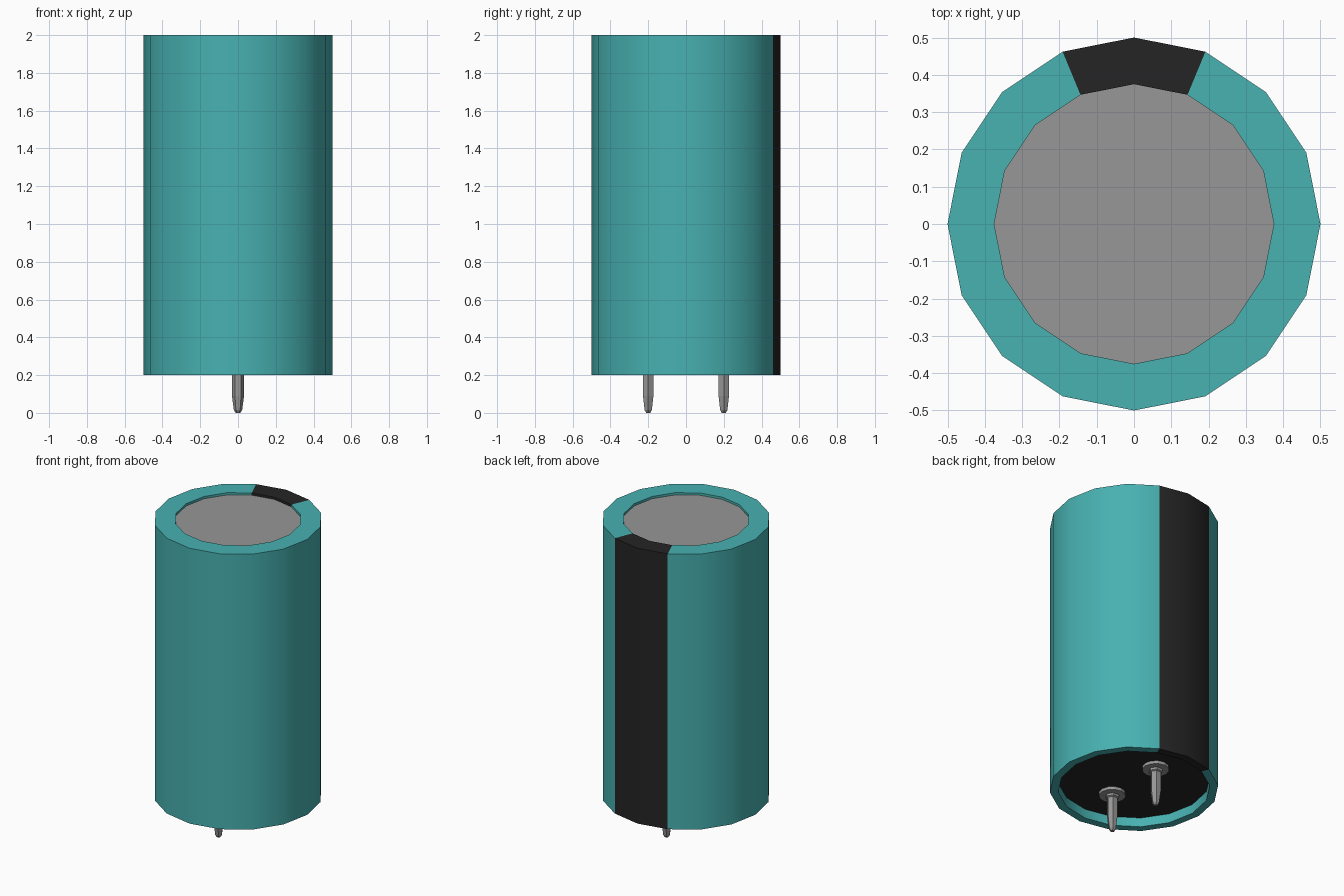
import bpy, bmesh, math
from mathutils import Matrix, Vector

if "Cube" in bpy.data.objects:
    bpy.data.objects.remove(bpy.data.objects["Cube"], do_unlink=True)


def material(name, rgb):
    m = bpy.data.materials.new(name)
    m.use_nodes = True
    m.diffuse_color = (*rgb, 1)
    m.node_tree.nodes["Principled BSDF"].inputs["Base Color"].default_value = (*rgb, 1)
    return m


TEAL = material("teal", (0.065, 0.44, 0.44))
BLACK = material("black", (0.018, 0.018, 0.018))
GREY = material("grey", (0.31, 0.31, 0.31))


def lathe(name, profile, sides, mats, smooth=0, at=(0, 0, 0), cap_ends=False):
    """Revolve a (radius, z) profile around the z axis."""
    bm = bmesh.new()
    rings = []
    for r, z in profile:
        angles = [math.tau * i / sides for i in range(sides)]
        rings.append([bm.verts.new((r * math.cos(a), r * math.sin(a), z)) for a in angles])
    for low, high in zip(rings, rings[1:]):
        for i in range(sides):
            j = (i + 1) % sides
            bm.faces.new((low[i], low[j], high[j], high[i]))
    if cap_ends:
        bm.faces.new(rings[0][::-1])
        bm.faces.new(rings[-1])
    bmesh.ops.translate(bm, verts=bm.verts, vec=Vector(at))
    mesh = bpy.data.meshes.new(name)
    bm.to_mesh(mesh)
    bm.free()
    for m in mats:
        mesh.materials.append(m)
    ob = bpy.data.objects.new(name, mesh)
    bpy.context.collection.objects.link(ob)
    if smooth:
        bpy.ops.object.select_all(action="DESELECT")
        ob.select_set(True)
        bpy.context.view_layer.objects.active = ob
        bpy.ops.object.shade_smooth_by_angle(angle=math.radians(smooth))
    return ob


# Outer sleeve, rolled inwards over both ends
sleeve = lathe("sleeve",
               [(0.45, 0.26), (0.45, 0.2), (0.5, 0.2), (0.5, 2), (0.375, 2), (0.375, 1.985)],
               16, [TEAL, BLACK], smooth=30)

# Marking stripe: the two wall sections at the back
for face in sleeve.data.polygons:
    c = face.center
    if c.y > 0 and abs(c.x) < 0.25 * c.y:
        face.material_index = 1

# Metal top and rubber base plug
lathe("metal_top", [(0.375, 1.96), (0.375, 1.985)], 16, [GREY], cap_ends=True)
lathe("base_plug", [(0.45, 0.26), (0.45, 0.3)], 16, [BLACK], cap_ends=True)

# Terminal pins with collars
for side, y in (("front", -0.2), ("back", 0.2)):
    lathe(side + "_collar", [(0.08, 0.24), (0.08, 0.27)], 12, [GREY],
          at=(0, y, 0), cap_ends=True)
    lathe(side + "_pin",
          [(0.012, 0), (0.022, 0.015), (0.032, 0.09), (0.032, 0.22), (0.042, 0.225), (0.042, 0.25)],
          6, [GREY], at=(0, y, 0), cap_ends=True)
